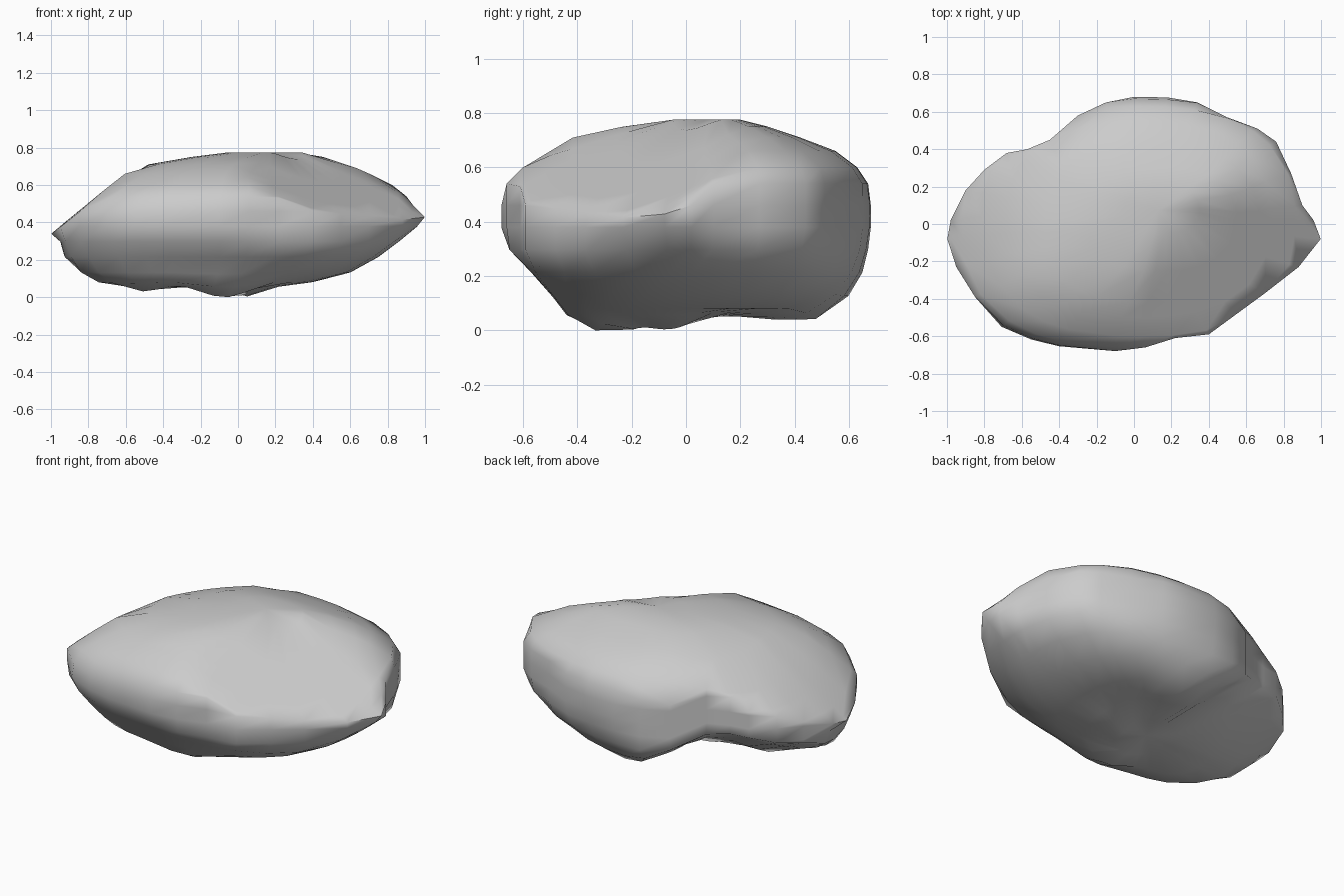
import bpy
import bmesh
import math
from mathutils import Vector

cube = bpy.data.objects.get("Cube")
if cube:
    bpy.data.objects.remove(cube, do_unlink=True)

# Widest outline of the boulder in plan, counter-clockwise from the pointed left end
OUTLINE = [
    (1, -.08), (.96, .02), (.9, .1), (.84, .27), (.76, .44), (.66, .51), (.5, .57),
    (.34, .65), (.18, .68), (0, .68), (-.15, .65), (-.3, .58), (-.45, .45), (-.57, .4),
    (-.68, .38), (-.8, .29), (-.9, .18), (-.98, .02), (-1, -.08), (-.95, -.23),
    (-.85, -.39), (-.71, -.55), (-.56, -.63), (-.41, -.67), (-.1, -.68), (.06, -.66),
    (.22, -.61), (.4, -.59), (.55, -.48), (.7, -.37), (.88, -.23),
]

# Horizontal sections: height, x range, y range
SECTIONS = [
    (.08, -.3, .05, -.2, .1), (.08, -.55, .22, -.34, .35), (.09, -.77, .4, -.44, .5),
    (.14, -.88, .6, -.49, .6), (.22, -.93, .75, -.57, .65), (.3, -.95, .86, -.65, .67),
    (.38, -1, .96, -.68, .68), (.46, -.98, 1, -.68, .68), (.54, -.92, .93, -.66, .67),
    (.6, -.8, .86, -.6, .63), (.66, -.68, .73, -.5, .55), (.71, -.48, .67, -.42, .42),
    (.75, -.25, .55, -.25, .3), (.775, -.05, .35, -.05, .2),
]

# Knobs on the underside: centre, reach, drop
KNOBS = [
    ((-.08, -.28), .15, .08),
    ((.06, -.06), .13, .06),
    ((.03, .42), .13, .05),
    ((-.48, -.2), .14, .04),
]


def section_point(x, y, section):
    """Rounded-box section, held inside the widest outline."""
    z, x0, x1, y0, y1 = section
    centre = Vector(((x0 + x1) / 2, (y0 + y1) / 2))
    ray = Vector((x, y)) - centre
    power = 2.5
    size = abs(ray.x * 2 / (x1 - x0)) ** power + abs(ray.y * 2 / (y1 - y0)) ** power
    point = centre + ray * min(1, size ** (-1 / power))
    return Vector((point.x, point.y, z))


def weathered_height(co):
    """Add the knobs, then wear the height down to sloping facets."""
    x, y, z = co
    for centre, reach, drop in KNOBS:
        distance = (co - Vector((*centre, .08))).length
        z -= drop * math.exp(-(distance / reach) ** 2)
    u, v = x + y, y - x
    front_slope = .87 + .41 * v
    back_slope = .95 - .2 * u * u - .41 * v
    back_chip = 1.84 - .41 * u - 1.4 * v
    hollow = -.16 + .11 * math.exp(-((u + .05) / .3) ** 2) + .41 * v
    return max(hollow, min(z, front_slope, back_slope, back_chip))


# Loft the sections and close both ends
bm = bmesh.new()
rings = []
for section in SECTIONS:
    rings.append([bm.verts.new(section_point(x, y, section)) for x, y in OUTLINE])

count = len(OUTLINE)
for lower, upper in zip(rings, rings[1:]):
    for i in range(count):
        j = (i + 1) % count
        bm.faces.new((lower[i], lower[j], upper[j], upper[i]))

for ring in (rings[0], rings[-1]):
    centre = sum((v.co for v in ring), Vector()) / count
    hub = bm.verts.new(centre)
    for i in range(count):
        bm.faces.new((ring[i], ring[(i + 1) % count], hub))

for vert in bm.verts:
    vert.co.z = weathered_height(vert.co)

# Merge the points worn onto each other
bmesh.ops.remove_doubles(bm, verts=bm.verts, dist=.012)

# Rest the lowest point on the ground
ground = min(v.co.z for v in bm.verts)
for vert in bm.verts:
    vert.co.z -= ground * max(0, 1 - vert.co.z / .4)

bmesh.ops.recalc_face_normals(bm, faces=bm.faces)
mesh = bpy.data.meshes.new("boulder")
bm.to_mesh(mesh)
bm.free()

boulder = bpy.data.objects.new("boulder", mesh)
bpy.context.collection.objects.link(boulder)

# Plain stone colour
stone = bpy.data.materials.new("grey stone")
stone.use_nodes = True
colour = (.6, .6, .6, 1)
stone.diffuse_color = colour
stone.node_tree.nodes["Principled BSDF"].inputs["Base Color"].default_value = colour
mesh.materials.append(stone)

# Soft, worn shading
bpy.ops.object.select_all(action="DESELECT")
boulder.select_set(True)
bpy.context.view_layer.objects.active = boulder
bpy.ops.object.shade_smooth_by_angle(angle=math.radians(75))
